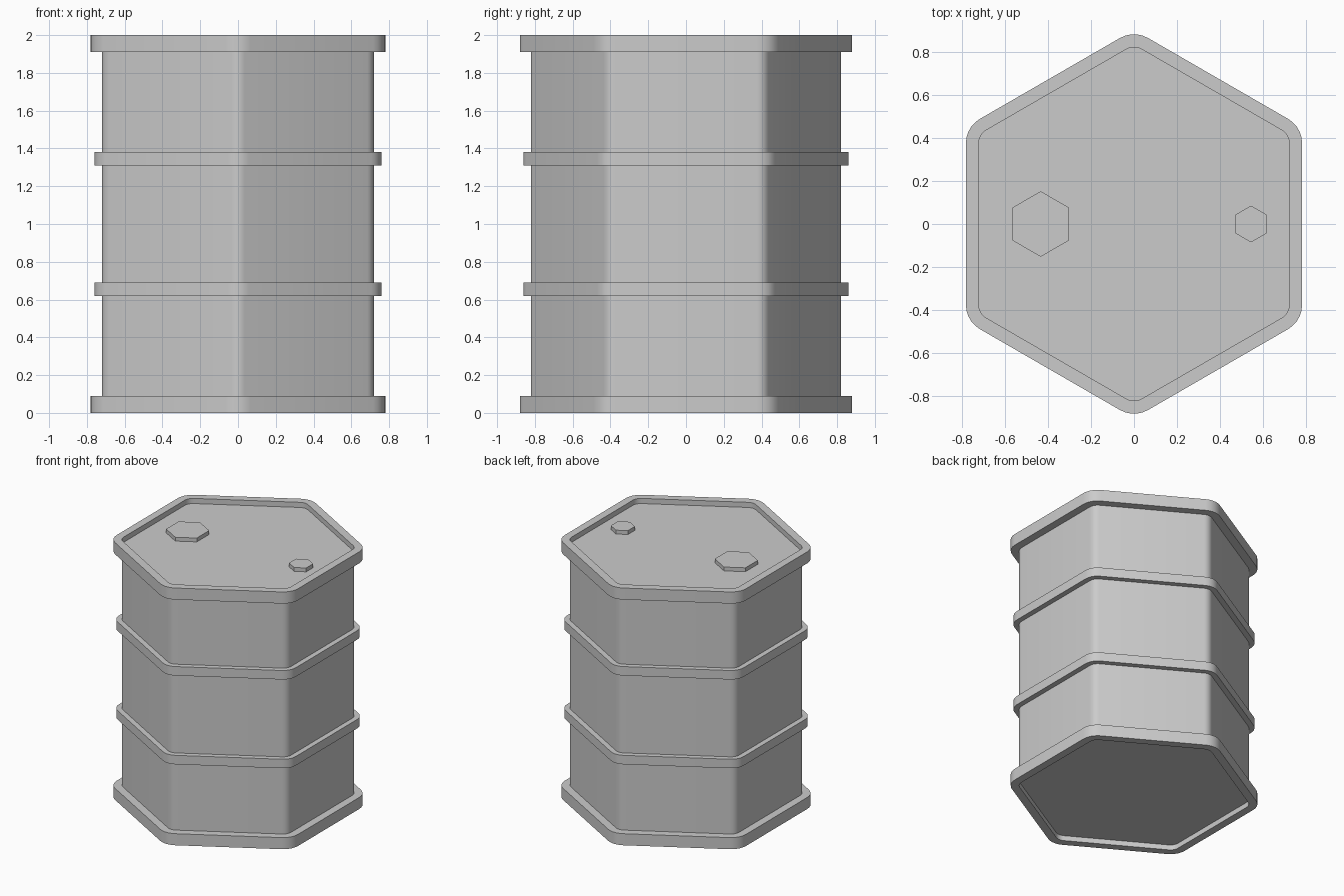
import bpy
import bmesh
from math import cos, sin, radians, pi
from mathutils import Vector

if "Cube" in bpy.data.objects:
    bpy.data.objects.remove(bpy.data.objects["Cube"], do_unlink=True)

GREY = (0.6, 0.6, 0.6, 1.0)
metal = bpy.data.materials.new("grey metal")
metal.use_nodes = True
metal.diffuse_color = GREY
metal.node_tree.nodes["Principled BSDF"].inputs["Base Color"].default_value = GREY

CORE = 0.65        # flat-to-centre distance of the hexagon the corners turn around
SEGMENTS = 5       # steps in each rounded corner
WALL, RIB, RIM = 0.72, 0.76, 0.78
RECESS, RIM_HEIGHT, HEIGHT = 0.04, 0.09, 2.0


def rounded_hexagon(flat):
    """Outline with rounded corners pointing along y and flats facing x."""
    points = []
    for corner in range(6):
        mid = radians(30 + 60 * corner)
        pivot = Vector((cos(mid), sin(mid))) * CORE / cos(pi / 6)
        for step in range(SEGMENTS + 1):
            a = mid + radians(60) * (step / SEGMENTS - 0.5)
            points.append(pivot + Vector((cos(a), sin(a))) * (flat - CORE))
    return points


def plain_hexagon(radius):
    return [Vector((cos(a), sin(a))) * radius
            for a in (radians(30 + 60 * k) for k in range(6))]


def loft(name, profile, outline, ends=(False, False), location=(0, 0, 0), smooth=True):
    """Join outlines of the given sizes and heights, listed bottom to top on the outside."""
    bm = bmesh.new()
    loops = [[bm.verts.new((p.x, p.y, z)) for p in outline(size)] for size, z in profile]
    count = len(loops[0])
    for low, high in zip(loops, loops[1:]):
        for i in range(count):
            j = (i + 1) % count
            bm.faces.new((low[i], low[j], high[j], high[i]))
    if ends[0]:
        bm.faces.new(reversed(loops[0]))
    if ends[1]:
        bm.faces.new(loops[-1])
    mesh = bpy.data.meshes.new(name)
    bm.to_mesh(mesh)
    bm.free()
    mesh.materials.append(metal)
    obj = bpy.data.objects.new(name, mesh)
    obj.location = location
    bpy.context.collection.objects.link(obj)
    if smooth:
        bpy.ops.object.select_all(action="DESELECT")
        obj.select_set(True)
        bpy.context.view_layer.objects.active = obj
        bpy.ops.object.shade_smooth_by_angle(angle=radians(30))
    return obj


# Drum wall with the recessed lid and base
loft("drum_body", [(WALL, RECESS), (WALL, HEIGHT - RECESS)], rounded_hexagon, (True, True))

# Raised rims at both ends, including the inner walls of the recesses
loft("bottom_rim", [(WALL, RECESS), (WALL, 0), (RIM, 0), (RIM, RIM_HEIGHT),
                    (WALL, RIM_HEIGHT)], rounded_hexagon)
loft("top_rim", [(WALL, HEIGHT - RIM_HEIGHT), (RIM, HEIGHT - RIM_HEIGHT), (RIM, HEIGHT),
                 (WALL, HEIGHT), (WALL, HEIGHT - RECESS)], rounded_hexagon)

# Two ribs around the wall
for name, z in (("lower_rib", 0.655), ("upper_rib", 1.345)):
    loft(name, [(WALL, z - 0.035), (RIB, z - 0.035), (RIB, z + 0.035), (WALL, z + 0.035)],
         rounded_hexagon)

# Hexagonal plugs on the lid
for name, x, radius in (("large_plug", -0.433, 0.152), ("small_plug", 0.543, 0.085)):
    loft(name, [(radius, 0), (radius, 0.03)], plain_hexagon, (False, True),
         (x, 0, HEIGHT - RECESS), smooth=False)
